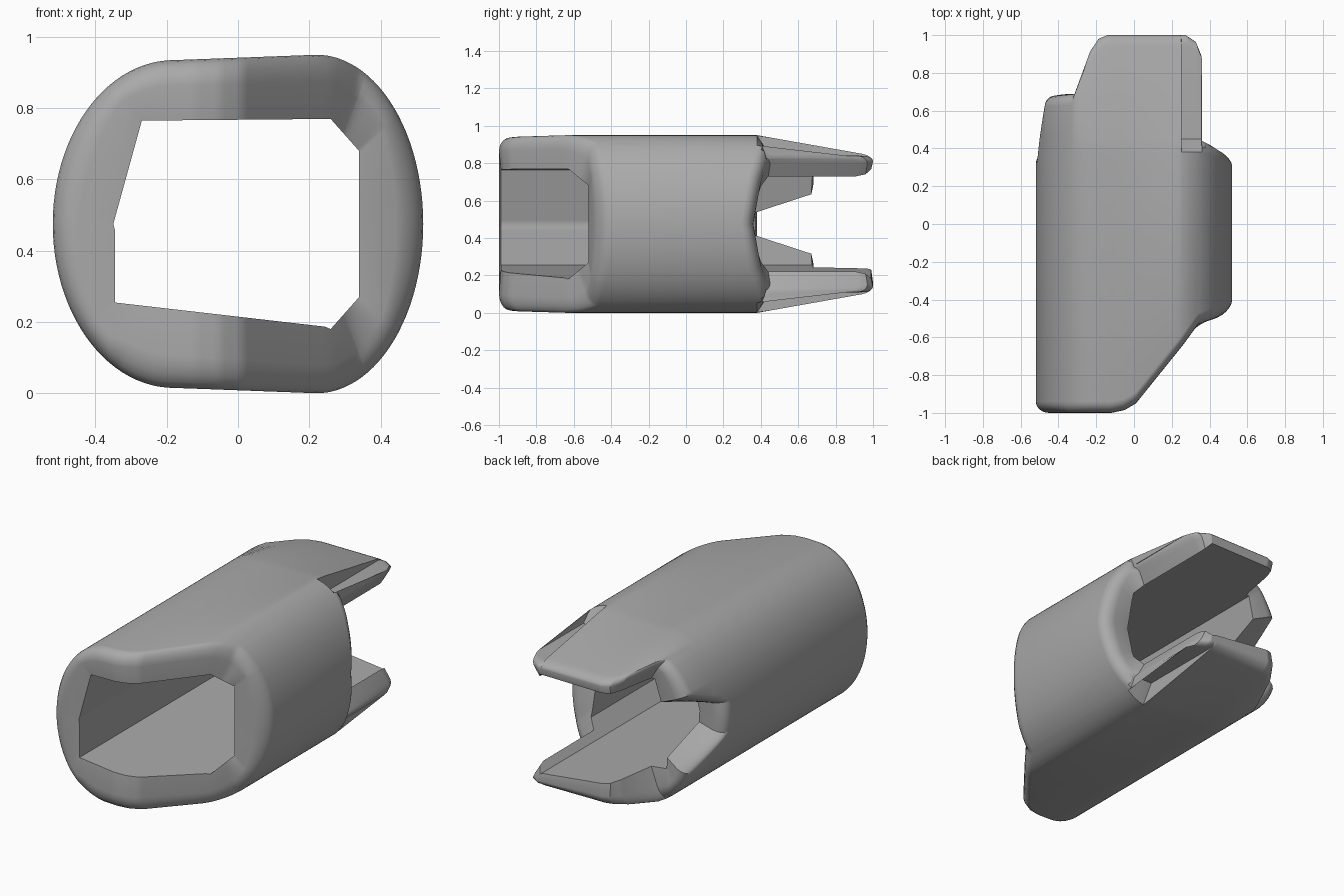
import bpy, bmesh, math

cube = bpy.data.objects.get("Cube")
if cube:
    bpy.data.objects.remove(cube, do_unlink=True)

MID = 0.475
EPS = 0.002


def interp(knots, u):
    """Piecewise linear lookup; knots are (key, value, ...)."""
    if u <= knots[0][0]:
        return knots[0][1:]
    for a, b in zip(knots, knots[1:]):
        if u <= b[0]:
            t = (u - a[0]) / (b[0] - a[0])
            return tuple(p + (q - p) * t for p, q in zip(a[1:], b[1:]))
    return knots[-1][1:]


# u runs over the upper half: left arc 0-1, flat top 1-2, right arc 2-3
INNER = [(0, -.35, MID), (.62, -.27, .765), (1, -.18, .766), (2.12, .26, .77),
         (2.55, .34, .68), (3, .34, MID)]
FRONT = [(-.12, -1), (-.05, -.985), (.01, -.95), (.26, -.64), (.34, -.53), (.43, -.5), (.52, -.46)]
BACK = [(0, .38), (.13, .38), (.34, .68), (.71, .69), (.887, .92), (.98, .98), (1.1, 1),
        (2.13, 1), (2.26, .97), (2.31, .92), (2.31 + EPS, .45), (2.63, .4), (3, .36)]
LEDGE = 2.065  # where the tongue steps down to its thin edge


def outer_point(u):
    if u <= 1:
        a = u * math.pi / 2
        return -.18 - .34 * math.cos(a), MID + .46 * math.sin(a)
    if u < 2:
        return -.18 + .4 * (u - 1), .935 + .015 * (u - 1)
    a = (3 - u) * math.pi / 2
    return .22 + .3 * math.cos(a), MID + .475 * math.sin(a)


def section(u, lower):
    """One lengthwise loop of the wall: front rim, outside, back rim, inside."""
    ox, oz = outer_point(u)
    ix, iz = interp(INNER, u)
    back = interp(BACK, u)[0]
    if lower and ix < .26:  # the floor rises toward the closed side
        if ix < -.262:
            ix = -.345
        iz = min(iz, 2 * MID - .185 - (.26 - ix) * .115)

    def wall(t, y):
        x, z = ox, oz
        if y > .38:  # tongue slopes inward toward its tip
            z = min(z, .95 - .11 * (y - .38) / .62)
            x = max(x, -.52 + .1 * (y - .38))
            if u > LEDGE and y > .42:
                z = min(z, .84)
        x, z = x + (ix - x) * t, z + (iz - z) * t
        return x, y, 2 * MID - z if lower else z

    def rim(i, reach):
        a = i / 5 * math.pi / 2
        return reach * (1 - math.sin(a)), .06 * (1 - math.cos(a))

    def front(t):
        return interp(FRONT, ox + (ix - ox) * t)[0]

    pts = [wall(1, front(1) + .01)]
    for i in range(6):
        t, dy = rim(5 - i, .42)
        t, dy = .42 - t, .06 - dy
        a = i / 5 * math.pi / 2
        t, dy = .42 * (1 - math.sin(a)), .06 * (1 - math.cos(a))
        pts.append(wall(t, front(t) + dy))
    for y in (.38, .45):
        pts.append(wall(0, min(y, back - .06 - (.46 - y) * .01)))
    for i in range(5, -1, -1):
        t, dy = rim(i, .42)
        pts.append(wall(t, back - dy))
    pts.append(wall(1, back - .01))
    return pts


# Sleeve wall
stations = {round(i * 3 / 75, 4) for i in range(76)}
stations |= {k[0] for k in INNER + BACK} | {LEDGE, LEDGE + EPS}
stations = sorted(stations)
loops = [section(u, False) for u in stations]
loops += [section(u, True) for u in reversed(stations[1:-1])]

bm = bmesh.new()
rings = [[bm.verts.new(p) for p in loop] for loop in loops]
for k, ring in enumerate(rings):
    nxt = rings[(k + 1) % len(rings)]
    for j in range(len(ring)):
        m = (j + 1) % len(ring)
        bm.faces.new((ring[j], ring[m], nxt[m], nxt[j]))
bmesh.ops.remove_doubles(bm, verts=bm.verts, dist=.0003)
bmesh.ops.recalc_face_normals(bm, faces=bm.faces)
mesh = bpy.data.meshes.new("sleeve")
bm.to_mesh(mesh)
bm.free()
sleeve = bpy.data.objects.new("sleeve", mesh)
bpy.context.collection.objects.link(sleeve)

# Plain grey finish
grey = bpy.data.materials.new("plain_grey")
grey.use_nodes = True
colour = (.4, .4, .4, 1)
grey.diffuse_color = colour
grey.node_tree.nodes["Principled BSDF"].inputs["Base Color"].default_value = colour
mesh.materials.append(grey)

bpy.context.view_layer.objects.active = sleeve
sleeve.select_set(True)
bpy.ops.object.shade_smooth_by_angle(angle=math.radians(35))
